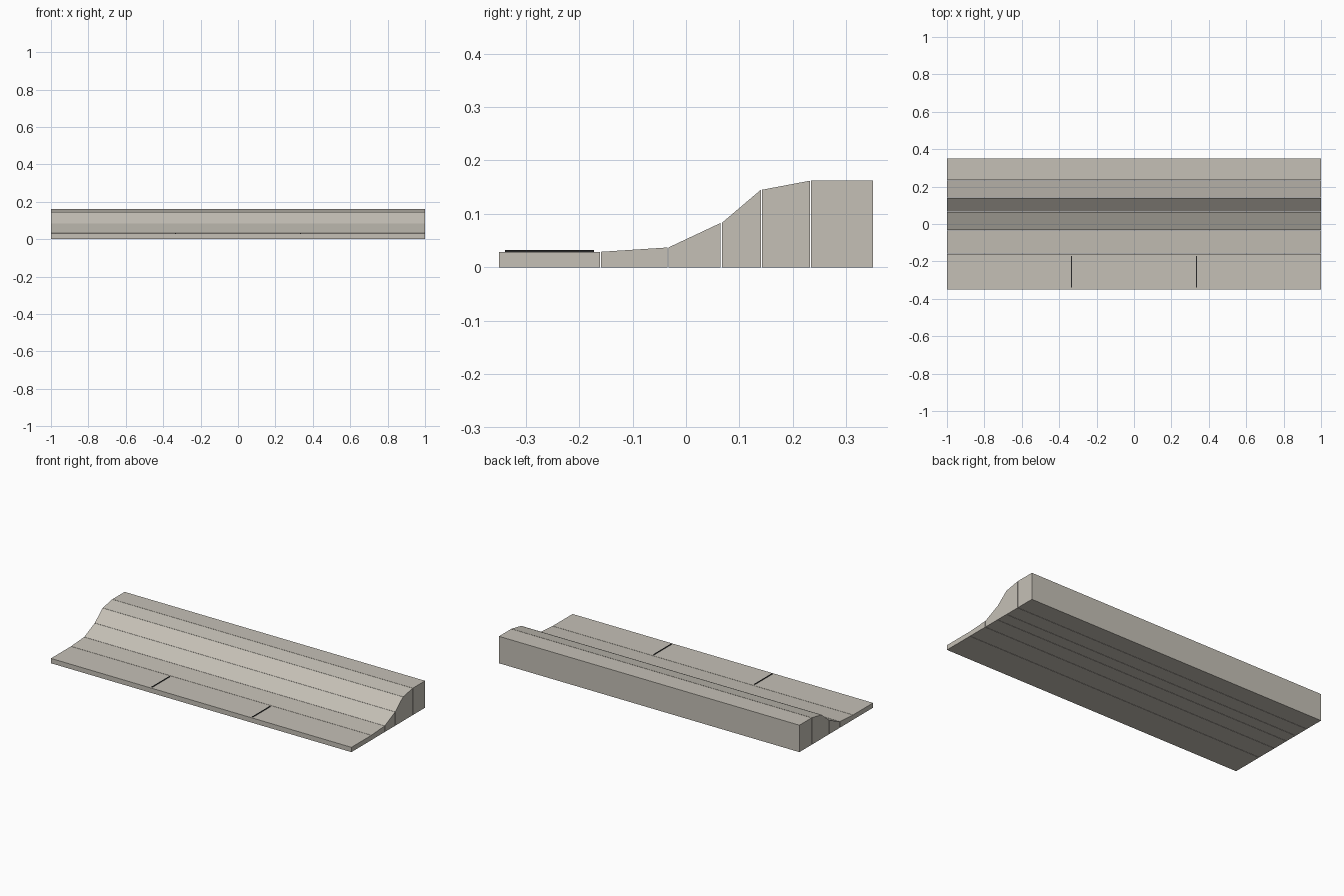
import bpy
import bmesh

cube = bpy.data.objects.get("Cube")
if cube:
    bpy.data.objects.remove(cube, do_unlink=True)


def make_material(name, rgb):
    mat = bpy.data.materials.new(name)
    mat.use_nodes = True
    mat.diffuse_color = (*rgb, 1)
    bsdf = next(n for n in mat.node_tree.nodes if n.type == "BSDF_PRINCIPLED")
    bsdf.inputs["Base Color"].default_value = (*rgb, 1)
    return mat


def extrude_profile(name, profile, x0, x1, mat):
    """Sweep a closed (y, z) outline along x."""
    bm = bmesh.new()
    face = bm.faces.new([bm.verts.new((x0, y, z)) for y, z in profile])
    swept = bmesh.ops.extrude_face_region(bm, geom=[face])
    verts = [v for v in swept["geom"] if isinstance(v, bmesh.types.BMVert)]
    bmesh.ops.translate(bm, verts=verts, vec=(x1 - x0, 0, 0))
    bmesh.ops.recalc_face_normals(bm, faces=bm.faces)
    mesh = bpy.data.meshes.new(name)
    bm.to_mesh(mesh)
    bm.free()
    mesh.materials.append(mat)
    obj = bpy.data.objects.new(name, mesh)
    bpy.context.collection.objects.link(obj)
    return obj


concrete = make_material("warm grey concrete", (0.56, 0.53, 0.47))
dark = make_material("dark joint", (0.02, 0.02, 0.02))

# Concrete strips, from the low front slab up to the rear crest
crest = [(-0.35, 0.029), (-0.16, 0.029), (-0.034, 0.037), (0.066, 0.083),
         (0.141, 0.145), (0.233, 0.162), (0.35, 0.162)]
names = ["front_slab", "toe_strip", "lower_slope", "steep_slope",
         "upper_slope", "rear_crest"]
gap = 0.001
last = len(names) - 1
for i, name in enumerate(names):
    (y0, z0), (y1, z1) = crest[i], crest[i + 1]
    y0 += gap if i > 0 else 0
    y1 -= gap if i < last else 0
    extrude_profile(name, [(y0, 0), (y1, 0), (y1, z1), (y0, z0)], -1, 1, concrete)

# Thin dark joints across the front slab
for side, x in (("right", -0.335), ("left", 0.335)):
    outline = [(-0.339, 0.028), (-0.172, 0.028), (-0.172, 0.032), (-0.339, 0.032)]
    extrude_profile("slab_joint_" + side, outline, x - 0.003, x + 0.003, dark)
